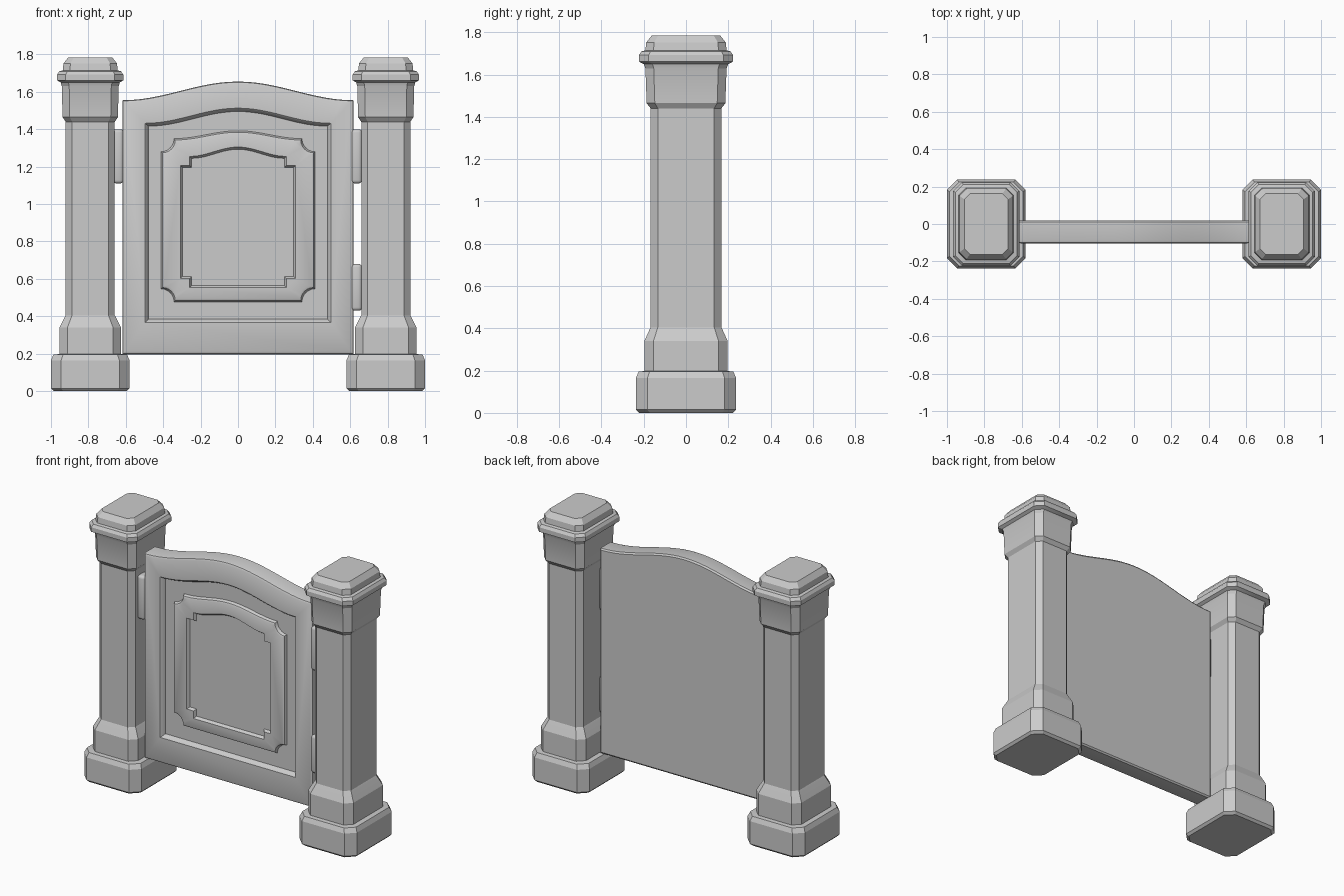
import bpy, bmesh, math

if "Cube" in bpy.data.objects:
    bpy.data.objects.remove(bpy.data.objects["Cube"])


def finish(bm, name, angle=28):
    bmesh.ops.recalc_face_normals(bm, faces=bm.faces)
    me = bpy.data.meshes.new(name)
    bm.to_mesh(me)
    bm.free()
    ob = bpy.data.objects.new(name, me)
    bpy.context.collection.objects.link(ob)
    bpy.ops.object.select_all(action='DESELECT')
    ob.select_set(True)
    bpy.context.view_layer.objects.active = ob
    bpy.ops.object.shade_smooth_by_angle(angle=math.radians(angle))
    return ob


def add_loop(bm, pts):
    vs = [bm.verts.new(p) for p in pts]
    return vs, [bm.edges.new((vs[i], vs[(i + 1) % len(vs)])) for i in range(len(vs))]


def walls(bm, a, b):
    n = len(a[0])
    for i in range(n):
        j = (i + 1) % n
        bm.faces.new((a[0][i], a[0][j], b[0][j], b[0][i]))


# Gate posts: stacked chamfered rectangles (half x, half y, z), mirrored
PROFILE = [(.195, .222, 0), (.21, .237, .015), (.21, .237, .165), (.197, .224, .195),
           (.165, .197, .198), (.165, .197, .34), (.137, .172, .395), (.131, .167, .405),
           (.131, .167, 1.44), (.148, .186, 1.465), (.152, .192, 1.63), (.158, .2, 1.65),
           (.177, .223, 1.662), (.177, .223, 1.692), (.165, .211, 1.71), (.147, .192, 1.715),
           (.143, .188, 1.752), (.117, .162, 1.785)]
bm = bmesh.new()
rings = []
for hx, hy, z in PROFILE:
    c = hx * .26
    quad = [(hx, hy - c), (hx - c, hy)]
    quad += [(-x, y) for x, y in reversed(quad)]
    quad += [(-x, -y) for x, y in quad]
    rings.append(add_loop(bm, [(.79 + x, y, z) for x, y in quad]))
for a, b in zip(rings, rings[1:]):
    walls(bm, a, b)
bm.faces.new(rings[0][0])
bm.faces.new(rings[-1][0])
posts = finish(bm, "gate_posts", 20)
posts.modifiers.new("mirror", 'MIRROR')


# Panel outline in x, z: arched top and optional notched corners
def outline(w, z0, z1, peak, n=0, steps=0):
    def corner(z, s):
        if not n:
            return [(w, z)]
        if not steps:
            return [(w, z + s * n), (w - n, z + s * n), (w - n, z)]
        return [(w - n * math.sin(t), z + s * n * math.cos(t))
                for t in (math.pi / 2 * i / steps for i in range(steps + 1))]
    half = w - n
    right = corner(z0, 1)[::-1] + corner(z1, -1)
    arch = []
    for i in range(1, 24):
        x = half * (1 - i / 12)
        arch.append((x, z1 + (peak - z1) * (.5 + .5 * math.cos(math.pi * x / half))))
    return right + arch + [(-x, z) for x, z in reversed(right)]


# Gate panel: one slab with a recess, a raised panel and an inner recess
bm = bmesh.new()


def level(shape, y, inset=0):
    w = max(p[0] for p in shape)
    lo, hi = min(p[1] for p in shape), max(p[1] for p in shape)
    mid, h = (lo + hi) / 2, (hi - lo) / 2
    return add_loop(bm, [(x * (1 - inset / w), y, mid + (z - mid) * (1 - inset / h))
                         for x, z in shape])


def chain(shape, steps):
    loops = [level(shape, y, d) for y, d in steps]
    for a, b in zip(loops, loops[1:]):
        walls(bm, a, b)
    return loops[0], loops[-1]


def fill(*loops):
    bmesh.ops.triangle_fill(bm, use_beauty=True, normal=(0, -1, 0),
                            edges=[e for l in loops for e in l[1]])


slab = chain(outline(.618, .197, 1.555, 1.655),
             [(.02, .01), (.012, 0), (-.088, 0), (-.099, .004), (-.105, .015)])
recess = chain(outline(.497, .367, 1.432, 1.513), [(-.105, 0), (-.099, .007), (-.075, .018)])
raised = chain(outline(.412, .477, 1.35, 1.392, .07, 6), [(-.075, 0), (-.092, .008), (-.097, .018)])
inner = chain(outline(.308, .553, 1.255, 1.305, .05), [(-.097, 0), (-.08, .012)])
fill(slab[0])
fill(slab[1], recess[0])
fill(recess[1], raised[0])
fill(raised[1], inner[0])
fill(inner[1])
finish(bm, "gate_panel", 32)

# Hinges between panel and posts
for name, x, z0, z1 in (("hinge_left_upper", -.64, 1.11, 1.4),
                        ("hinge_right_upper", .635, 1.11, 1.4),
                        ("hinge_right_lower", .635, .43, .68)):
    bm = bmesh.new()
    bmesh.ops.create_cube(bm, size=1)
    for v in bm.verts:
        v.co = (x + v.co.x * .056, -.07 + v.co.y * .08, (z0 + z1) / 2 + v.co.z * (z1 - z0))
    bmesh.ops.bevel(bm, geom=bm.edges[:], offset=.018, segments=3, profile=.5, affect='EDGES')
    finish(bm, name, 40)
